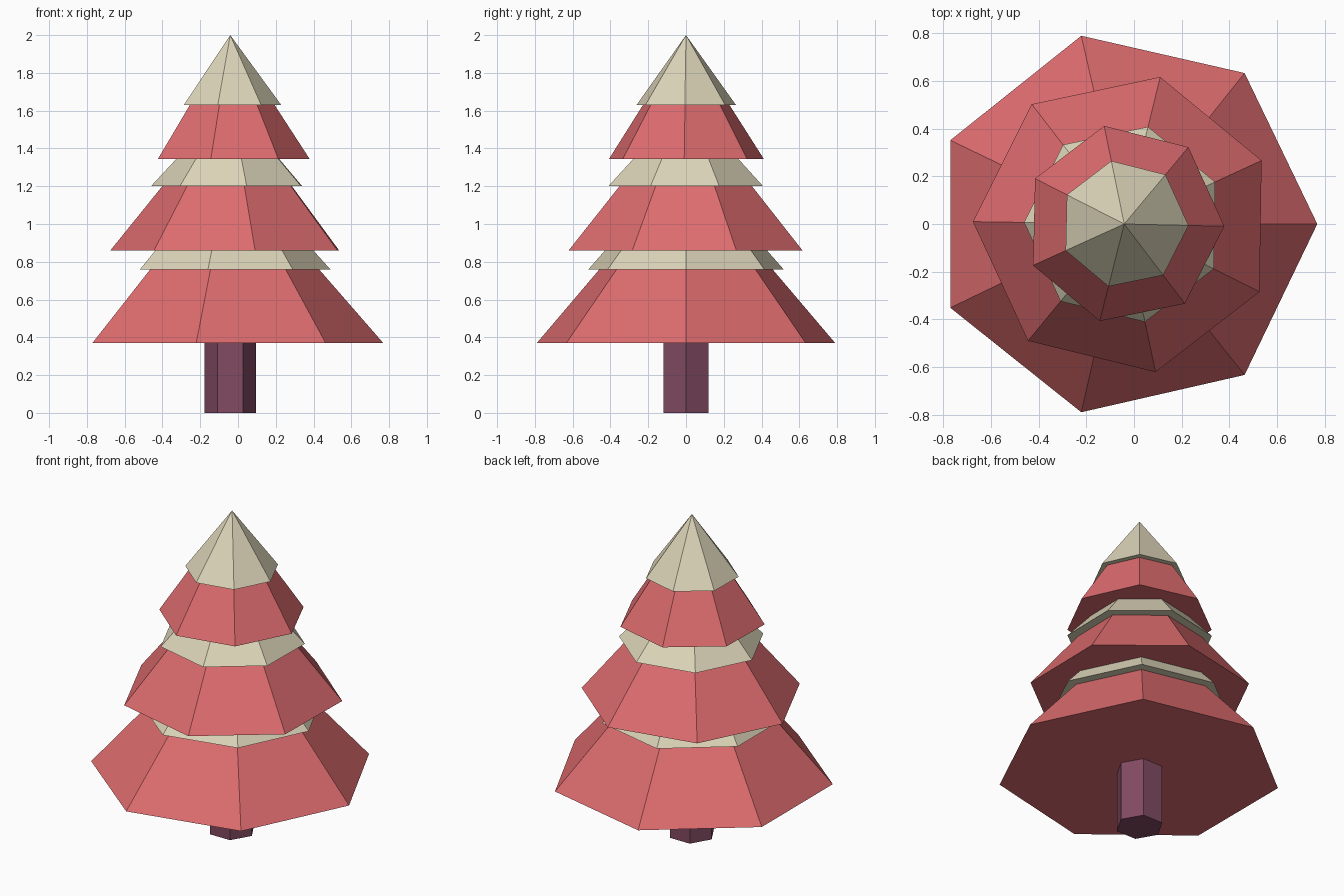
import bpy
import bmesh
from math import cos, sin, tau, radians
from mathutils import Vector

if "Cube" in bpy.data.objects:
    bpy.data.objects.remove(bpy.data.objects["Cube"])

AXIS_X = -0.041  # the trunk axis sits slightly to one side


def make_material(name, rgb):
    mat = bpy.data.materials.new(name)
    mat.use_nodes = True
    color = (*rgb, 1.0)
    mat.diffuse_color = color
    mat.node_tree.nodes["Principled BSDF"].inputs["Base Color"].default_value = color
    return mat


red = make_material("coral red", (0.73, 0.15, 0.159))
cream = make_material("pale cream", (0.72, 0.665, 0.485))
bark = make_material("plum bark", (0.223, 0.069, 0.122))


def make_tier(name, mat, sides, turn, z0, r0, z1, r1):
    """Faceted frustum with a closed underside; zero top radius gives a point."""
    bm = bmesh.new()

    def ring(r, z):
        angles = [radians(turn) + tau * i / sides for i in range(sides)]
        return [bm.verts.new((r * cos(a), r * sin(a), z)) for a in angles]

    low = ring(r0, z0)
    bm.faces.new(low[::-1])
    if r1 > 0:
        high = ring(r1, z1)
        for i in range(sides):
            j = (i + 1) % sides
            bm.faces.new((low[i], low[j], high[j], high[i]))
    else:
        tip = bm.verts.new(Vector((0, 0, z1)))
        for i in range(sides):
            bm.faces.new((low[i], low[(i + 1) % sides], tip))
    mesh = bpy.data.meshes.new(name)
    bm.to_mesh(mesh)
    bm.free()
    mesh.materials.append(mat)
    obj = bpy.data.objects.new(name, mesh)
    obj.location.x = AXIS_X
    bpy.context.collection.objects.link(obj)


# Six-sided trunk
make_tier("trunk", bark, 6, 0, 0, 0.137, 0.37, 0.137)

# Seven-sided branch tiers, each with a snow layer above
make_tier("lower_branches", red, 7, 0, 0.37, 0.81, 0.76, 0.47)
make_tier("lower_snow", cream, 7, 0, 0.76, 0.53, 0.86, 0.44)
make_tier("middle_branches", red, 7, 179.1, 0.86, 0.635, 1.2, 0.36)
make_tier("middle_snow", cream, 7, 179.1, 1.2, 0.42, 1.345, 0.285)
make_tier("upper_branches", red, 7, -1.3, 1.345, 0.42, 1.63, 0.235)
make_tier("snow_tip", cream, 7, -1.3, 1.63, 0.27, 2.0, 0)
